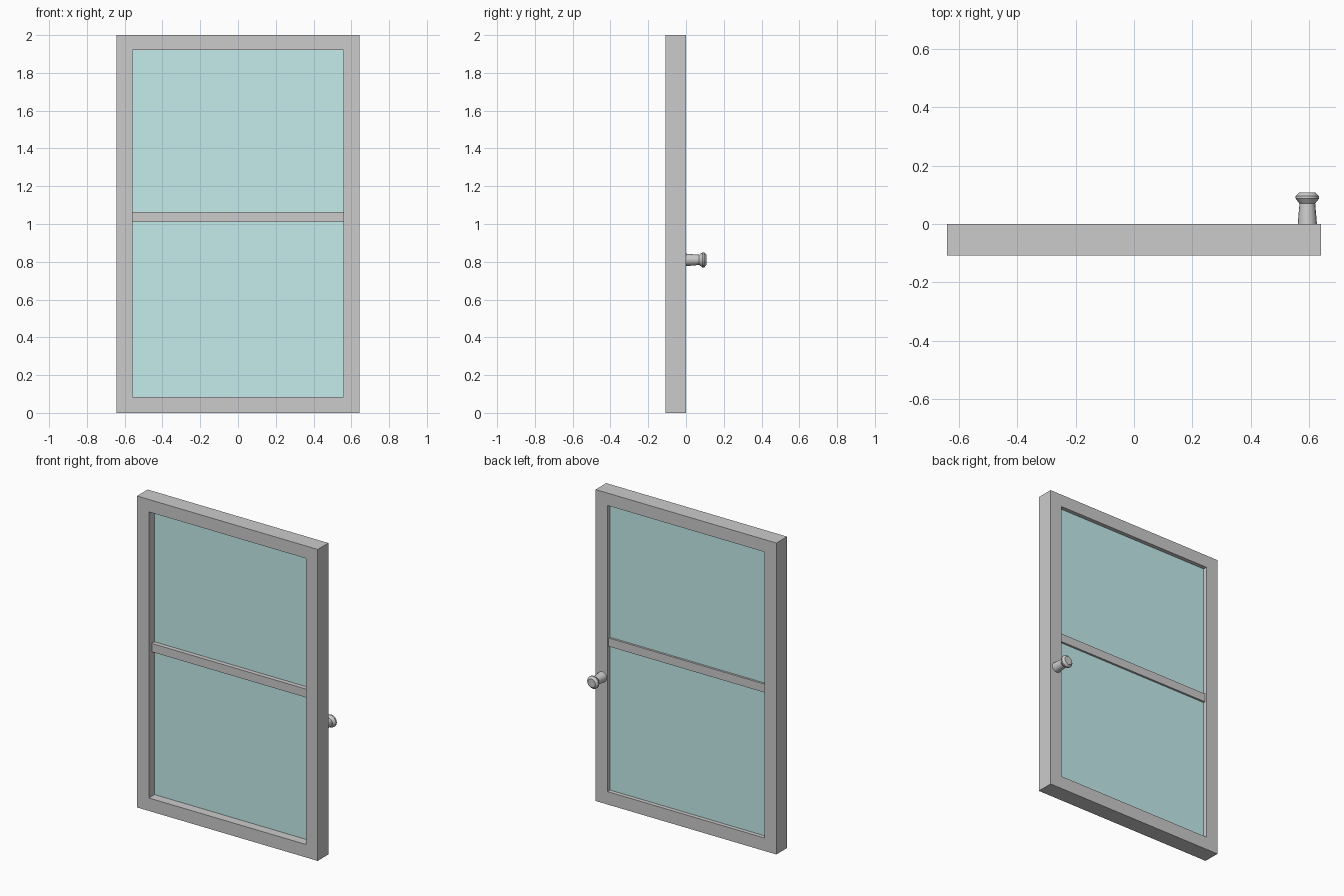
import bpy, bmesh, math
from mathutils import Matrix, Vector

if "Cube" in bpy.data.objects:
    bpy.data.objects.remove(bpy.data.objects["Cube"])

W, H, D = 0.642, 2.0, 0.108          # half width, height, depth
IX, Z0, Z1 = 0.558, 0.083, 1.92      # glazed opening


def make_object(name, bm):
    bmesh.ops.recalc_face_normals(bm, faces=bm.faces)
    mesh = bpy.data.meshes.new(name)
    bm.to_mesh(mesh)
    bm.free()
    ob = bpy.data.objects.new(name, mesh)
    bpy.context.collection.objects.link(ob)
    return ob


def box(name, lo, hi):
    lo, hi = Vector(lo), Vector(hi)
    bm = bmesh.new()
    bmesh.ops.create_cube(bm, size=1, matrix=Matrix.Translation((lo + hi) / 2)
                          @ Matrix.Diagonal((*(hi - lo), 1)))
    return make_object(name, bm)


# Outer frame: rectangular ring extruded through its depth
bm = bmesh.new()
rings = []
for x, low, high in ((W, 0, H), (IX, Z0, Z1)):
    rings.append([bm.verts.new((sx, -D, z)) for sx, z in
                  ((-x, low), (x, low), (x, high), (-x, high))])
outer, inner = rings
faces = [bm.faces.new((outer[i], outer[(i + 1) % 4], inner[(i + 1) % 4], inner[i]))
         for i in range(4)]
ext = bmesh.ops.extrude_face_region(bm, geom=faces, use_keep_orig=True)
bmesh.ops.translate(bm, vec=(0, D, 0),
                    verts=[v for v in ext["geom"] if isinstance(v, bmesh.types.BMVert)])
# drop internal walls left under the four joints, keeping only the shell
bmesh.ops.delete(bm, geom=[e for e in bm.edges if not e.link_faces], context="EDGES")
make_object("frame", bm)

# Crossbar and the two glass panes
BAR0, BAR1 = 1.01, 1.064
box("crossbar", (-IX, -0.078, BAR0), (IX, -0.013, BAR1))
glass = bpy.data.materials.new("glass")
glass.diffuse_color = (0.56, 0.84, 0.84, 1)
glass.use_nodes = True
glass.node_tree.nodes["Principled BSDF"].inputs["Base Color"].default_value = glass.diffuse_color
for name, low, high in (("lower_pane", Z0, BAR0), ("upper_pane", BAR1, Z1)):
    pane = box(name, (-IX, -0.05, low), (IX, -0.026, high))
    pane.data.materials.append(glass)

# Turned knob on the back: (radius, distance from frame)
profile = [(0, 0), (0.033, 0), (0.027, 0.07), (0.040, 0.087),
           (0.040, 0.096), (0.027, 0.108), (0, 0.108)]
bm = bmesh.new()
pts = [bm.verts.new((0.595 + r, y, 0.81)) for r, y in profile]
edges = [bm.edges.new(p) for p in zip(pts, pts[1:])]
bmesh.ops.spin(bm, geom=pts + edges, cent=(0.595, 0, 0.81), axis=(0, 1, 0),
               angle=math.tau, steps=16)
bmesh.ops.remove_doubles(bm, verts=bm.verts, dist=1e-4)
knob = make_object("knob", bm)
bpy.context.view_layer.objects.active = knob
knob.select_set(True)
bpy.ops.object.shade_smooth_by_angle(angle=math.radians(30))
